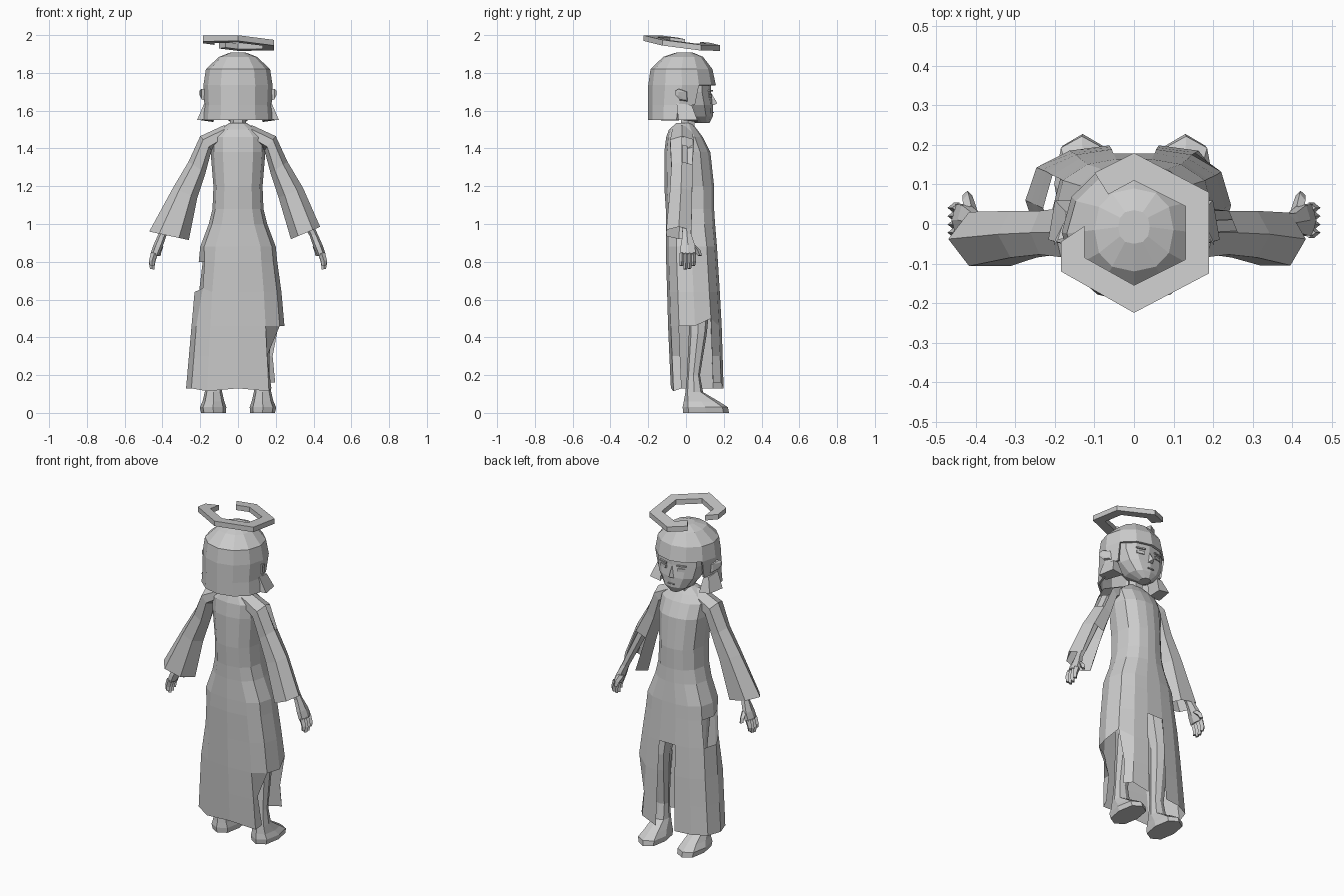
import bpy, bmesh, math
from mathutils import Vector, Matrix

if "Cube" in bpy.data.objects:
    bpy.data.objects.remove(bpy.data.objects["Cube"])

grey = bpy.data.materials.new("plain_grey")
grey.diffuse_color = (0.6, 0.6, 0.6, 1)
grey.use_nodes = True
grey.node_tree.nodes["Principled BSDF"].inputs["Base Color"].default_value = grey.diffuse_color


def finish(name, bm):
    bmesh.ops.recalc_face_normals(bm, faces=bm.faces)
    me = bpy.data.meshes.new(name)
    bm.to_mesh(me)
    bm.free()
    me.materials.append(grey)
    ob = bpy.data.objects.new(name, me)
    bpy.context.collection.objects.link(ob)
    return ob


def skin(name, rings, caps=(True, True), hole=lambda i, k: False):
    """Join rings of points with quads; hole(row, column) leaves a face out."""
    bm = bmesh.new()
    rows = [[bm.verts.new(p) for p in r] for r in rings]
    n = len(rows[0])
    for i in range(len(rows) - 1):
        for k in range(n):
            if not hole(i, k):
                j = (k + 1) % n
                bm.faces.new((rows[i][k], rows[i][j], rows[i + 1][j], rows[i + 1][k]))
    if caps[0]:
        bm.faces.new(rows[0])
    if caps[1]:
        bm.faces.new(rows[-1])
    bmesh.ops.delete(bm, geom=[v for v in bm.verts if not v.link_faces], context='VERTS')
    return finish(name, bm)


def oval(z, cx, rx, yf, yb, angles, power=0.85):
    """Horizontal ring with half width rx between y = yb and y = yf."""
    pts = []
    for a in angles:
        c, s = math.cos(math.radians(a)), math.sin(math.radians(a))
        c, s = (math.copysign(abs(t) ** power, t) for t in (c, s))
        pts.append(Vector((cx + rx * c, (yf + yb) / 2 + (yf - yb) / 2 * s, z)))
    return pts


def tube(name, pairs, n=6, caps=(True, True), hole=lambda i, k: False, s=1):
    """Limb whose rings span an outer and inner (x, z) point, with y centre and half depth."""
    rings = []
    for ox, oz, ix, iz, cy, hy in pairs:
        ring = []
        for k in range(n):
            a = 2 * math.pi * k / n
            t = math.cos(a) / 2
            ring.append((s * ((ox + ix) / 2 + (ox - ix) * t), cy + hy * math.sin(a) * 1.1,
                         (oz + iz) / 2 + (oz - iz) * t))
        rings.append(ring)
    return skin(name, rings, caps, hole)


def block(name, loc, size, rot=0):
    bm = bmesh.new()
    bmesh.ops.create_cube(bm, size=1)
    m = Matrix.Translation(loc) @ Matrix.Rotation(rot, 4, 'Z') @ Matrix.Diagonal((*size, 1))
    bmesh.ops.transform(bm, matrix=m, verts=bm.verts)
    return finish(name, bm)


A12 = [30 * k for k in range(12)]

# Broken six-sided halo, tilted
path = [((-.185, -.045), (-.125, -.005)), ((-.185, -.12), (-.125, -.085)),
        ((0, -.225), (0, -.155)), ((.19, -.125), (.13, -.09)), ((.19, .08), (.13, .045)),
        ((0, .18), (0, .11)), ((-.1, .13), (-.065, .075))]
rings = []
for o, i in path:
    rings.append([(x, y, 1.97 - .13 * y - .06 * x - d)
                  for (x, y), d in ((o, 0), (i, 0), (i, .03), (o, .03))])
skin("halo", rings)

# Robe: one loft from collar to hem, with a front slit, side tear and hip hole
angles = [0, 30, 60, 82, 98, 120, 150, 180, 210, 240, 270, 300, 330]
robe = [(1.535, .045, .03, -.05), (1.50, .10, .06, -.09), (1.46, .145, .09, -.105),
        (1.38, .145, .13, -.115), (1.2, .13, .15, -.115), (1.08, .135, .15, -.107),
        (1.0, .155, .155, -.105), (.88, .20, .165, -.105), (.8, .208, .17, -.105),
        (.64, .23, .18, -.10), (.46, .246, .19, -.095), (.3, .26, .195, -.088),
        (.13, .275, .2, -.08)]
rings = [oval(z, 0, rx, yf, yb, angles, .85 if z > .9 else .75) for z, rx, yf, yb in robe]
rings[10][1].z += .04
for i, dx in ((11, .08), (12, .07)):          # torn edge beside the leg
    rings[i][12].x -= dx
    rings[i][1].x -= .05
for k in (1, 2):
    rings[12][k].z += .03
rings[12][9].z = rings[12][11].z = .115
rings[8][8].x += .01
rings[9][8].x += .02
rings[9][8].z += .02


def robe_hole(i, k):
    return (i >= 10 and k in (0, 12)) or (i >= 9 and k == 3) or (i == 8 and k in (6, 7))


skin("robe", rings, (False, False), robe_hole)

# Neck
skin("neck", [oval(z, 0, .042, .05, -.03, A12[::2]) for z in (1.48, 1.6)])

# Head with a pointed chin
head = [(1.535, .03, .125, .05), (1.57, .085, .142, -.02), (1.63, .128, .142, -.06),
        (1.70, .145, .132, -.08), (1.78, .145, .13, -.09)]
skin("head", [oval(z, 0, rx, yf, yb, A12) for z, rx, yf, yb in head])
skin("nose", [[(-.018, .135, 1.625), (.018, .135, 1.625), (0, .13, 1.70)],
              [(-.004, .166, 1.638), (.004, .166, 1.638), (0, .16, 1.648)]])
block("mouth", (0, .143, 1.59), (.04, .008, .006))

# Hair cap: open at the face, long at the back
hair = [(1.908, .04, .035, -.05), (1.885, .10, .09, -.12), (1.82, .17, .14, -.188),
        (1.735, .183, .158, -.2), (1.63, .178, .13, -.2), (1.55, .185, .12, -.2)]
rings = [oval(z, 0, rx, yf, yb, A12, 1 if z < 1.85 else .85) for z, rx, yf, yb in hair]
ob = skin("hair", rings, (True, False),
          lambda i, k: (i == 3 and 0 < k < 5) or (i == 4 and k < 6))
mod = ob.modifiers.new("thickness", 'SOLIDIFY')
mod.thickness = .012
mod.offset = -1

# Paired parts; the +x sleeve is torn
for s, side in ((-1, "left"), (1, "right")):
    torn = s > 0
    # Flared hair lock below the ear
    skin("hair_lock_" + side,
         [[(s * .14, -.05, 1.64), (s * .178, -.05, 1.64), (s * .172, .03, 1.63), (s * .14, .03, 1.63)],
          [(s * .15, -.06, 1.555), (s * .217, -.04, 1.55), (s * .2, .06, 1.55), (s * .13, .06, 1.54)]])
    # Ear
    skin("ear_" + side,
         [[(s * .14, .025, 1.63), (s * .14, .03, 1.70), (s * .14, -.03, 1.71), (s * .14, -.03, 1.64)],
          [(s * .18, .0, 1.655), (s * .18, .0, 1.70), (s * .193, -.04, 1.715), (s * .193, -.035, 1.66)],
          [(s * .2, -.04, 1.68), (s * .2, -.04, 1.70), (s * .203, -.055, 1.705), (s * .203, -.055, 1.68)]])
    # Eye and brow plates
    block("eye_" + side, (s * .06, .127, 1.68), (.045, .009, .018), -s * .3)
    block("brow_" + side, (s * .06, .13, 1.705), (.055, .009, .008), -s * .3)

    # Sleeve
    cuff = (.435, .985, .28, .92, -.038, .07) if torn else (.47, .96, .26, .915, -.038, .072)
    tube("sleeve_" + side,
         [(.07, 1.525, .08, 1.43, -.02, .055), (.20, 1.465, .14, 1.39, -.022, .065),
          (.262, 1.33, .172, 1.27, -.022, .058), (.345, 1.19, .215, 1.14, -.026, .062), cuff],
         caps=(True, False), s=s,
         hole=lambda i, k, t=torn: t and ((i == 1 and k == 0) or (i == 3 and k == 1)))
    # Arm
    tube("arm_" + side,
         [(.21, 1.42, .155, 1.39, -.02, .03), (.31, 1.2, .255, 1.18, -.015, .03),
          (.42, .95, .38, .935, .005, .024)], s=s)
    # Palm, fingers and thumb
    tube("palm_" + side,
         [(.42, .95, .38, .935, .005, .024), (.447, .89, .403, .87, .01, .04),
          (.462, .845, .42, .83, .01, .042)], s=s)
    for f in range(4):
        y, drop = -.022 + .021 * f, (.06, .078, .075, .06)[f]
        tube("finger_%d_%s" % (f + 1, side),
             [(.46, .85, .425, .84, y, .012), (.472, .835 - drop * .5, .44, .83 - drop * .5, y, .012),
              (.466, .84 - drop, .442, .837 - drop, y - .003, .009)], n=4, s=s)
    tube("thumb_" + side,
         [(.43, .9, .395, .88, .03, .016), (.434, .865, .405, .855, .06, .016),
          (.434, .835, .41, .83, .073, .01)], n=4, s=s)

    # Leg and foot
    leg = [(0, .13, .066, .228, -.015), (.03, .132, .07, .222, -.018), (.06, .13, .058, .175, -.012),
           (.11, .13, .046, .09, -.003), (.2, .128, .038, .074, .005), (.42, .12, .05, .11, .015),
           (.52, .115, .052, .12, .015), (.88, .09, .075, .11, -.06)]
    skin("leg_" + side, [oval(z, s * cx, rx, yf, yb, [45 * k for k in range(8)], .8)
                         for z, cx, rx, yf, yb in leg])
